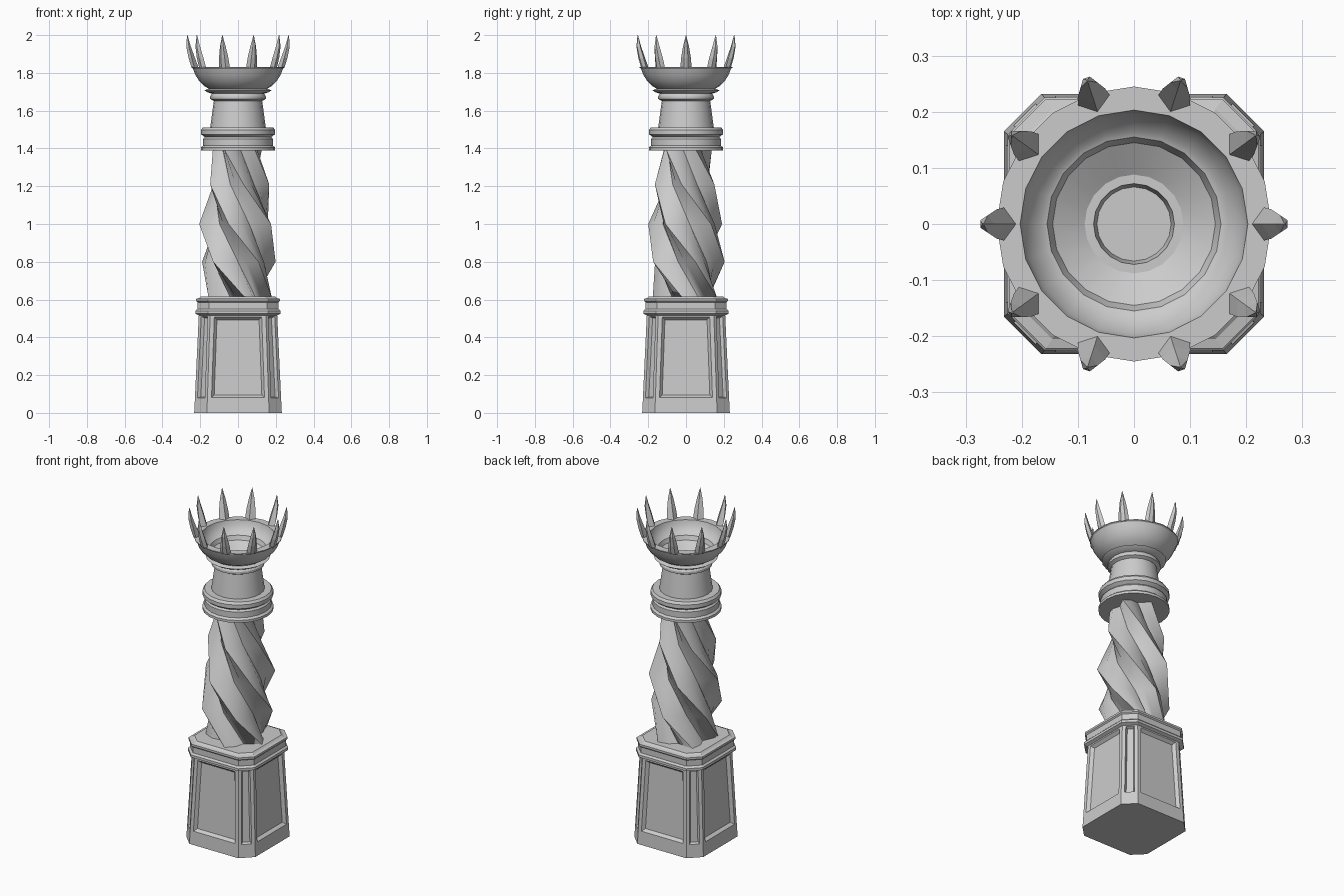
import bpy, bmesh, math
from math import sin, cos, radians

if "Cube" in bpy.data.objects:
    bpy.data.objects.remove(bpy.data.objects["Cube"])


def finish(name, bm, smooth=None):
    bmesh.ops.recalc_face_normals(bm, faces=bm.faces)
    me = bpy.data.meshes.new(name)
    bm.to_mesh(me)
    bm.free()
    ob = bpy.data.objects.new(name, me)
    bpy.context.collection.objects.link(ob)
    if smooth:
        bpy.ops.object.select_all(action='DESELECT')
        ob.select_set(True)
        bpy.context.view_layer.objects.active = ob
        bpy.ops.object.shade_smooth_by_angle(angle=radians(smooth))
    return ob


def loft(bm, rings):
    """Skin equal-length rings of points, capping both ends; returns side faces per band."""
    vs = [[bm.verts.new(p) for p in r] for r in rings]
    n = len(vs[0])
    bands = [[bm.faces.new((a[i], a[(i + 1) % n], b[(i + 1) % n], b[i])) for i in range(n)]
             for a, b in zip(vs, vs[1:])]
    bm.faces.new(vs[0][::-1])
    bm.faces.new(vs[-1])
    return bands


def chamfered(h, z):
    f = h * 0.71
    return [(h, -f, z), (h, f, z), (f, h, z), (-f, h, z),
            (-h, f, z), (-h, -f, z), (-f, -h, z), (f, -h, z)]


def circle(r, z, n=20):
    return [(r * cos(math.tau * i / n), r * sin(math.tau * i / n), z) for i in range(n)]


# Tapered pedestal with recessed panels on all eight faces
bm = bmesh.new()
bands = loft(bm, [chamfered(h, z) for h, z in [(0.232, 0), (0.229, 0.06), (0.207, 0.53)]])
bmesh.ops.recalc_face_normals(bm, faces=bm.faces)
for group, margin, bevel in ((bands[1][0::2], 0.031, 0.02), (bands[1][1::2], 0.027, 0.01)):
    bmesh.ops.inset_individual(bm, faces=group, thickness=margin, depth=0)
    bmesh.ops.inset_individual(bm, faces=group, thickness=bevel, depth=-0.018)
finish("pedestal", bm)

# Moulded pedestal cap with a sloped top
bm = bmesh.new()
loft(bm, [chamfered(h, z) for h, z in
          [(0.205, 0.515), (0.225, 0.525), (0.225, 0.54), (0.215, 0.55), (0.215, 0.585),
           (0.222, 0.592), (0.222, 0.604), (0.205, 0.608), (0.195, 0.617)]])
finish("pedestal_cap", bm)

# Twisted five-ridged shaft, sharp along ridges and grooves, smooth along its height
LOBE = [(0, 1.0), (20, 0.85), (40, 0.66), (56, 0.77)]
bm = bmesh.new()
rings = []
for z, r, turn in [(0.61, 0.18, 66), (0.8, 0.205, 14), (1.0, 0.206, -32),
                   (1.21, 0.167, -80), (1.395, 0.137, -122)]:
    rings.append([(r * k * cos(radians(turn + 72 * i + a)),
                   r * k * sin(radians(turn + 72 * i + a)), z)
                  for i in range(5) for a, k in LOBE])
loft(bm, rings)
bm.verts.index_update()
for e in bm.edges:
    i, j = sorted(v.index for v in e.verts)
    if j - i == 20 and i % 2 == 0:
        e.smooth = False
finish("twisted_shaft", bm, 60)

# Capital and bowl, one lathe profile running up the outside and down the inside
PROFILE = [(0.197, 1.39), (0.197, 1.405), (0.185, 1.415), (0.185, 1.45), (0.176, 1.46),
           (0.196, 1.475), (0.196, 1.498), (0.186, 1.512), (0.147, 1.512), (0.128, 1.652),
           (0.147, 1.662), (0.147, 1.676), (0.138, 1.69), (0.162, 1.697), (0.178, 1.708),
           (0.155, 1.716), (0.182, 1.733), (0.206, 1.758), (0.226, 1.79), (0.238, 1.822),
           (0.245, 1.827), (0.245, 1.832), (0.203, 1.832), (0.196, 1.80), (0.167, 1.765),
           (0.155, 1.76), (0.145, 1.735), (0.088, 1.70), (0.072, 1.70), (0.066, 1.665)]
bm = bmesh.new()
loft(bm, [circle(r, z) for r, z in PROFILE])
finish("capital_and_bowl", bm, 30)

# Crown of ten claws: (z, inner radius, mid radius, outer radius, half width)
CLAW = [(1.825, 0.208, 0.23, 0.245, 0.03), (1.88, 0.228, 0.245, 0.262, 0.026),
        (1.94, 0.25, 0.26, 0.274, 0.016), (2.0, 0.267, 0.268, 0.27, 0.001)]
for k in range(10):
    bm = bmesh.new()
    loft(bm, [[(a, 0, z), (m, w, z), (o, w * 0.4, z), (o, -w * 0.4, z), (m, -w, z)]
              for z, a, m, o, w in CLAW])
    claw = finish(f"claw_{k + 1}", bm)
    claw.rotation_euler.z = radians(36 * k)
